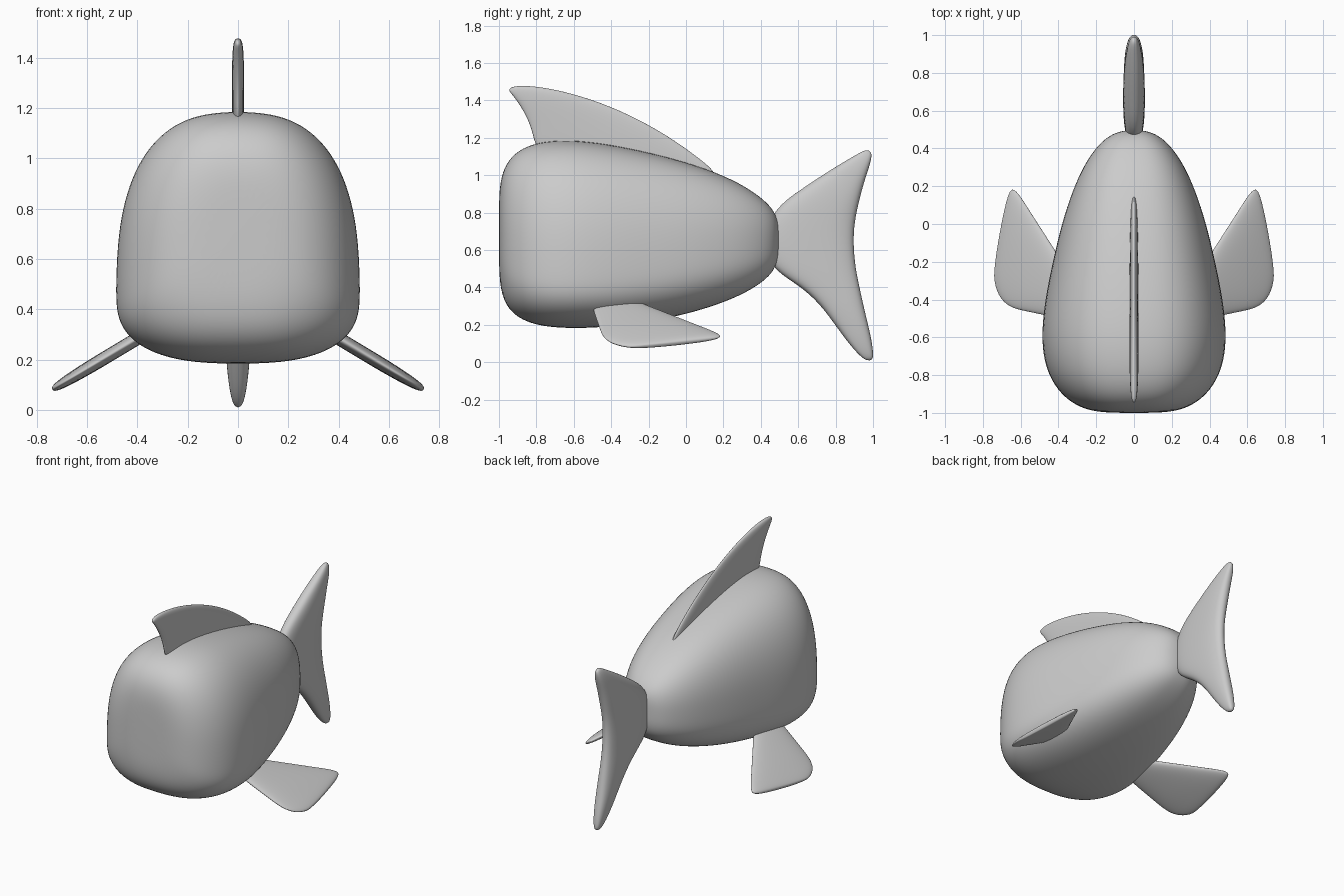
import bpy
from math import sin, cos, pi, copysign
from mathutils import Vector

if "Cube" in bpy.data.objects:
    bpy.data.objects.remove(bpy.data.objects["Cube"])


def power(v, n):
    return copysign(abs(v) ** (2 / n), v)


def loft(name, rings):
    """Skin a list of equal rings, cap the ends and smooth the result."""
    n = len(rings[0])
    verts = [p for ring in rings for p in ring]
    faces = [(i * n + j, i * n + (j + 1) % n, (i + 1) * n + (j + 1) % n, (i + 1) * n + j)
             for i in range(len(rings) - 1) for j in range(n)]
    faces += [tuple(reversed(range(n))), tuple(range(len(verts) - n, len(verts)))]
    mesh = bpy.data.meshes.new(name)
    mesh.from_pydata(verts, [], faces)
    ob = bpy.data.objects.new(name, mesh)
    bpy.context.collection.objects.link(ob)
    bpy.context.view_layer.objects.active = ob
    bpy.ops.object.select_all(action='DESELECT')
    ob.select_set(True)
    bpy.ops.object.mode_set(mode='EDIT')
    bpy.ops.mesh.select_all(action='SELECT')
    bpy.ops.mesh.normals_make_consistent(inside=False)
    bpy.ops.object.mode_set(mode='OBJECT')
    bpy.ops.object.shade_smooth()
    sub = ob.modifiers.new("smooth", 'SUBSURF')
    sub.levels = sub.render_levels = 2
    return ob


def fin(name, stations, thick, place, normal, n=2.4, seg=16):
    """Padded blade: each station is (edge a, edge b, thickness factor)."""
    rings = []
    for a, b, k in stations:
        a, b = place(*a), place(*b)
        mid, half = (a + b) / 2, (a - b) / 2
        rings.append([mid + half * power(cos(t), n) + normal * thick * k * power(sin(t), n)
                      for t in (2 * pi * j / seg for j in range(seg))])
    return loft(name, rings)


# Body: y, bottom z, top z, half width, height fraction of widest point
sections = [
    (-1.0, .52, .86, .10, .42), (-.995, .42, .95, .19, .38), (-.975, .325, 1.04, .28, .34),
    (-.92, .25, 1.12, .37, .30), (-.83, .205, 1.168, .44, .28), (-.72, .185, 1.188, .48, .27),
    (-.58, .18, 1.19, .492, .27), (-.4, .188, 1.166, .473, .28), (-.2, .214, 1.125, .432, .30),
    (0, .255, 1.072, .385, .33), (.18, .31, 1.01, .326, .36), (.32, .37, .94, .262, .39),
    (.42, .435, .868, .19, .42), (.47, .49, .81, .128, .45), (.49, .545, .76, .075, .48),
    (.497, .60, .71, .03, .5)]
rings = []
for y, lo, hi, w, f in sections:
    zc = lo + f * (hi - lo)
    ring = []
    for j in range(32):
        t = 2 * pi * j / 32
        h = hi - zc if sin(t) > 0 else zc - lo
        ring.append(Vector((w * power(cos(t), 2.6), y, zc + h * power(sin(t), 2.6))))
    rings.append(ring)
loft("body", rings)


def side(y, z):
    return Vector((0, y, z))


X = Vector((1, 0, 0))

# Dorsal fin: top edge against front edge and hidden base
fin("dorsal_fin", [
    ((-.935, 1.473), (-.952, 1.455), .4), ((-.86, 1.482), (-.92, 1.42), .8),
    ((-.70, 1.462), (-.86, 1.33), 1), ((-.5, 1.408), (-.818, 1.22), 1),
    ((-.3, 1.328), (-.805, 1.10), 1), ((-.1, 1.218), (-.5, 1.05), 1),
    ((.08, 1.088), (-.2, 1.0), .9), ((.185, .995), (.08, .93), .6)], .024, side, X)

# Tail fin: leading edge against trailing edge, top tip to bottom tip
fin("tail_fin", [
    ((.965, 1.14), (.995, 1.125), .2), ((.91, 1.11), (.99, 1.07), .55),
    ((.78, 1.035), (.955, .97), .8), ((.62, .93), (.925, .85), 1),
    ((.46, .82), (.905, .75), 1.05), ((.41, .65), (.898, .64), 1.05),
    ((.45, .50), (.91, .50), 1.05), ((.59, .42), (.935, .38), 1),
    ((.71, .32), (.963, .25), .95), ((.81, .18), (.99, .14), .8),
    ((.90, .06), (1.003, .05), .55), ((.965, .004), (1.0, .012), .25)], .056, side, X, 2.6)

# Pectoral fins: front edge against rear edge, root to outer tip, mirrored
pectoral = fin("pectoral_fins", [
    ((.28, -.50), (.27, -.36), .9), ((.40, -.502), (.36, -.23), 1),
    ((.50, -.48), (.46, -.07), 1), ((.60, -.462), (.55, .07), 1),
    ((.66, -.445), (.63, .20), .9), ((.71, -.40), (.662, .19), .8),
    ((.735, -.33), (.70, .0), .6), ((.742, -.27), (.722, -.13), .35)], .027,
    lambda x, y: Vector((x, y, .272 - (x - .42) * .6)), Vector((.51, 0, .86)))
mirror = pectoral.modifiers.new("mirror", 'MIRROR')
mirror.use_axis = (True, False, False)
